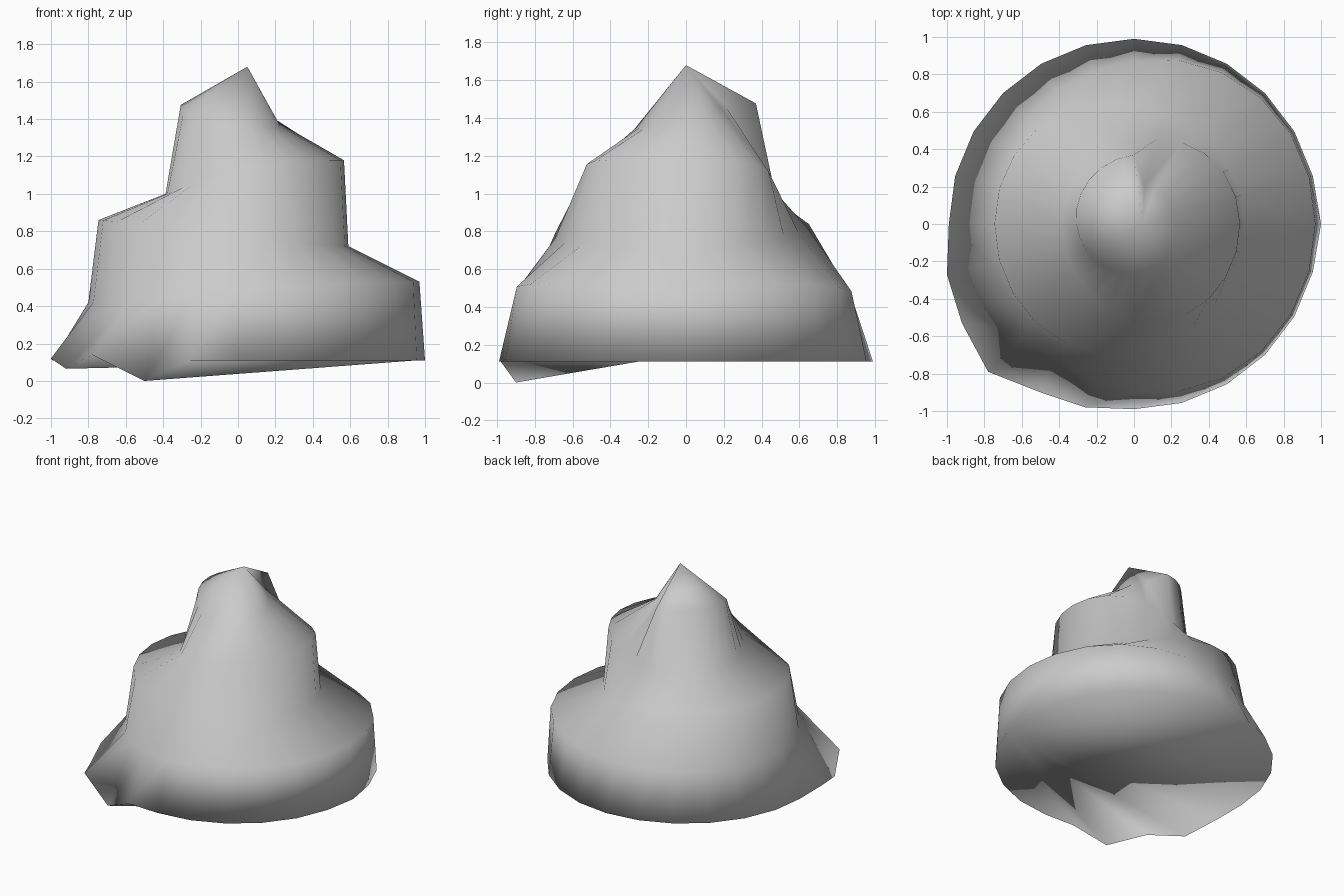
import bpy, bmesh, math

if "Cube" in bpy.data.objects:
    bpy.data.objects.remove(bpy.data.objects["Cube"])

SEG = 24
STEP = 2 * math.pi / SEG

# Lopsided rings: mean radius, radius swing, swing direction,
#                 mean height, height swing, swing direction (degrees)
RINGS = [
    (0.99, 0.0, 0, 0.11, 0.0, 0),
    (0.885, 0.085, -5, 0.475, 0.055, -10),
    (0.668, 0.078, 192, 0.79, 0.07, 165),
    (0.477, 0.09, -18, 1.09, 0.09, -18),
]
APEX = (0.05, 0.0, 1.68)


def swing(angle, direction):
    """Cosine wave with flattened crests, so each ledge spans half a turn."""
    c = math.cos(angle - math.radians(direction))
    return c * (1.5 - 0.5 * c * c)


bm = bmesh.new()


def add_ring(radius, height):
    return [bm.verts.new((radius(i * STEP) * math.cos(i * STEP),
                          radius(i * STEP) * math.sin(i * STEP),
                          height(i * STEP))) for i in range(SEG)]


rings = [add_ring(lambda a: r0 + dr * swing(a, r_dir),
                  lambda a: z0 + dz * swing(a, z_dir))
         for r0, dr, r_dir, z0, dz, z_dir in RINGS]


# Top ring winds inward for one turn, with its step at the back
def top_radius(a):
    t = ((a - math.pi / 2 + 1e-6) % (2 * math.pi)) / (2 * math.pi)
    return 0.21 + 0.16 * (1 - t) ** 1.7


rings.append(add_ring(top_radius, lambda a: 1.415 + 0.065 * swing(a, 125)))

# Base corner pulled outward into ragged points
base = rings[0]
base[0].co.x = 1.0
for i, co in {13: (-1.0, -0.27, 0.12), 14: (-0.92, -0.53, 0.065),
              15: (-0.78, -0.79, 0.14), 16: (-0.5, -0.9, 0.0),
              17: (-0.26, -0.98, 0.11)}.items():
    base[i].co = co

# Walls and ledges between the rings
for lo, hi in zip(rings, rings[1:]):
    for i in range(SEG):
        j = (i + 1) % SEG
        bm.faces.new((lo[i], lo[j], hi[j], hi[i]))

# Pointed tip
tip = bm.verts.new(APEX)
for i in range(SEG):
    bm.faces.new((rings[-1][i], rings[-1][(i + 1) % SEG], tip))

# Underside, fanned from one rim corner
for k in range(1, SEG - 1):
    a, b = (23 + k) % SEG, (24 + k) % SEG
    bm.faces.new((base[23], base[b], base[a]))

for f in bm.faces:
    f.smooth = True
mesh = bpy.data.meshes.new("swirled_mound")
bm.to_mesh(mesh)
bm.free()
mound = bpy.data.objects.new("swirled_mound", mesh)
bpy.context.collection.objects.link(mound)
